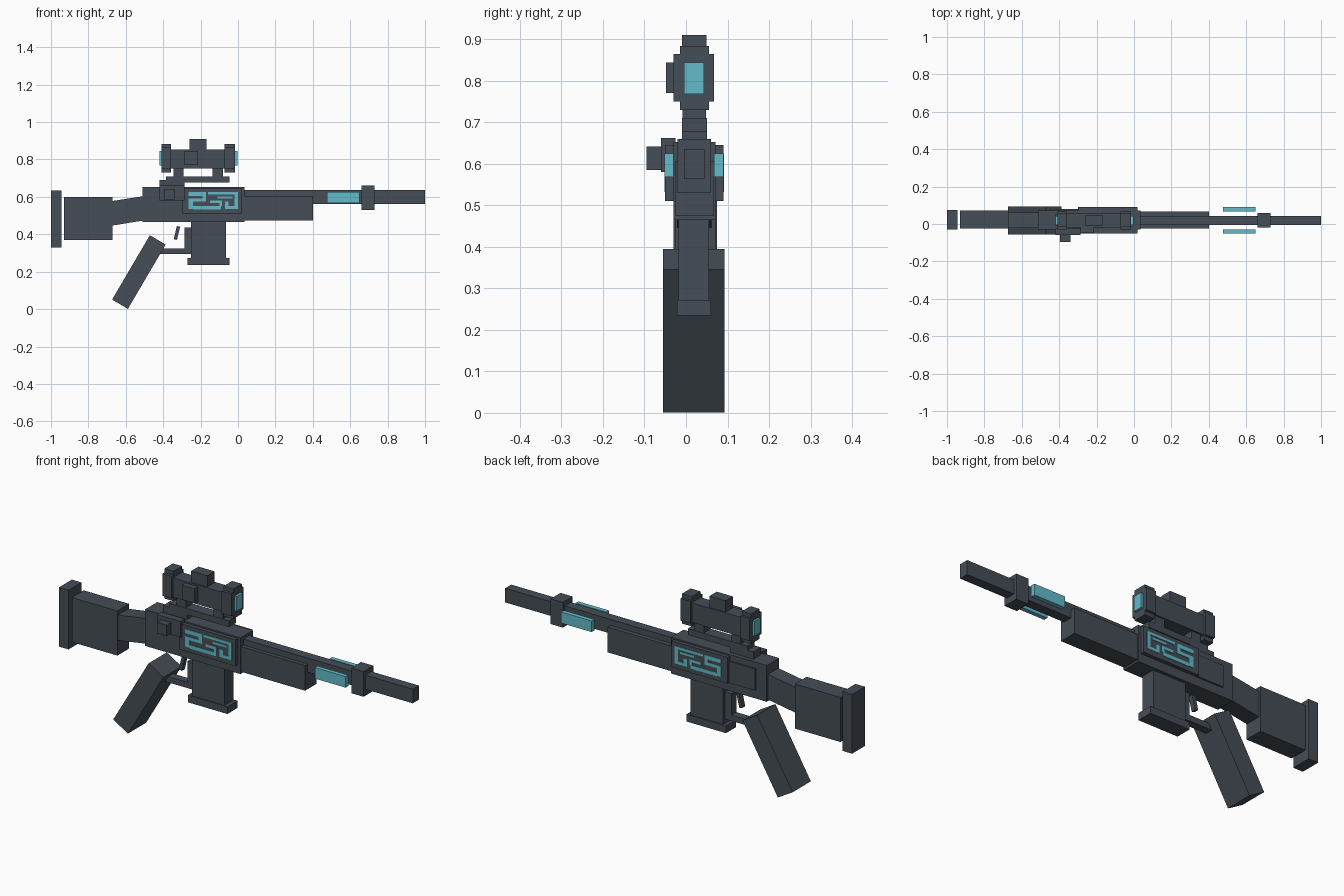
import bpy
import math
from mathutils import Vector

cube = bpy.data.objects.get("Cube")
if cube:
    bpy.data.objects.remove(cube)


def material(name, rgb):
    m = bpy.data.materials.new(name)
    m.use_nodes = True
    m.diffuse_color = (*rgb, 1)
    m.node_tree.nodes["Principled BSDF"].inputs["Base Color"].default_value = (*rgb, 1)
    return m


GUNMETAL = material("gunmetal grey", (0.06, 0.074, 0.092))
GLOW = material("pale cyan", (0.125, 0.50, 0.59))


def prism(name, profile, y, mat=GUNMETAL):
    """Extrude an (x, z) outline across the y range."""
    n = len(profile)
    verts = [(px, side, pz) for side in y for px, pz in profile]
    faces = [list(range(n)), list(range(2 * n - 1, n - 1, -1))]
    faces += [(i, i + n, (i + 1) % n + n, (i + 1) % n) for i in range(n)]
    mesh = bpy.data.meshes.new(name)
    mesh.from_pydata(verts, [], faces)
    mesh.materials.append(mat)
    obj = bpy.data.objects.new(name, mesh)
    bpy.context.collection.objects.link(obj)
    return obj


def box(name, x, y, z, mat=GUNMETAL):
    a, b = x
    lo, hi = z
    return prism(name, [(a, lo), (b, lo), (b, hi), (a, hi)], y, mat)


def slanted(name, start, end, width, y):
    """Bar running between two (x, z) points."""
    s, e = Vector(start), Vector(end)
    d = (e - s).normalized()
    side = Vector((d.y, -d.x)) * width / 2
    return prism(name, [s - side, s + side, e + side, e - side], y)


# Stock
box("butt_plate", (-1, -0.945), (-0.03, 0.075), (0.33, 0.635))
box("stock", (-0.93, -0.67), (-0.025, 0.071), (0.37, 0.6))
prism("stock_neck", [(-0.67, 0.447), (-0.51, 0.473), (-0.51, 0.603), (-0.67, 0.578)],
      (-0.022, 0.062))

# Receiver with side panels
box("receiver", (-0.51, 0.035), (-0.03, 0.071), (0.465, 0.652))
box("left_side_plate", (-0.45, 0.02), (0.07, 0.08), (0.51, 0.62))
box("bolt_housing", (-0.42, -0.285), (-0.06, -0.025), (0.58, 0.662))
box("bolt_handle", (-0.395, -0.34), (-0.095, -0.055), (0.585, 0.642))

# Glowing circuit strips, repeated on both panels: (x range, z range)
strips = [
    ((-0.265, -0.17), (0.605, 0.625)), ((-0.16, 0.0), (0.612, 0.625)),
    ((-0.265, -0.24), (0.535, 0.59)), ((-0.24, -0.09), (0.532, 0.55)),
    ((-0.24, -0.17), (0.574, 0.59)), ((-0.19, -0.17), (0.59, 0.605)),
    ((-0.1, -0.085), (0.55, 0.58)), ((-0.15, -0.1), (0.566, 0.58)),
    ((-0.07, 0.0), (0.535, 0.55)), ((-0.018, 0.0), (0.55, 0.612)),
    ((-0.07, -0.05), (0.55, 0.575)), ((-0.11, -0.03), (0.592, 0.603)),
]
for side, inner, outer in (("right", -0.03, -0.05), ("left", 0.071, 0.09)):
    box(side + "_panel", (-0.3, 0.02), sorted((inner, outer)), (0.51, 0.645))
    lift = outer + math.copysign(0.002, outer)
    for i, (x, z) in enumerate(strips):
        box(f"{side}_circuit_strip_{i + 1}", x, sorted((outer, lift)), z, GLOW)

# Barrel
box("handguard", (0.035, 0.4), (-0.025, 0.067), (0.475, 0.605))
box("barrel", (0.035, 1), (-0.005, 0.044), (0.563, 0.636))
box("barrel_band", (0.66, 0.73), (-0.02, 0.06), (0.53, 0.66))
for side, y in (("right", (-0.052, -0.03)), ("left", (0.067, 0.09))):
    box(side + "_barrel_light", (0.475, 0.65), y, (0.568, 0.625), GLOW)

# Magazine, trigger and grip
box("magazine", (-0.25, -0.065), (-0.018, 0.055), (0.26, 0.47))
box("magazine_base", (-0.27, -0.045), (-0.022, 0.06), (0.235, 0.272))
box("trigger_guard_bottom", (-0.42, -0.25), (0.0, 0.04), (0.295, 0.325))
box("trigger_guard_front", (-0.287, -0.25), (0.0, 0.04), (0.305, 0.435))
slanted("trigger", (-0.335, 0.372), (-0.318, 0.442), 0.018, (0.008, 0.032))
slanted("grip", (-0.631, 0.026), (-0.429, 0.37), 0.098, (-0.055, 0.093))

# Scope mount
box("mount_foot", (-0.42, -0.285), (-0.01, 0.05), (0.65, 0.69))
box("mount_rail", (-0.385, -0.045), (-0.01, 0.05), (0.678, 0.71))
for end, x in (("rear", (-0.345, -0.292)), ("front", (-0.135, -0.08))):
    box(end + "_mount_leg", x, (-0.008, 0.048), (0.71, 0.757))

# Scope
box("scope_tube", (-0.4, -0.03), (-0.018, 0.056), (0.752, 0.852))
for end, x in (("rear", (-0.41, -0.357)), ("front", (-0.072, -0.016))):
    box(end + "_bell_wide", x, (-0.03, 0.067), (0.75, 0.864))
    box(end + "_bell_tall", x, (-0.015, 0.055), (0.73, 0.884))
for end, x in (("rear", (-0.42, -0.41)), ("front", (-0.016, -0.004))):
    box(end + "_lens", x, (-0.005, 0.043), (0.768, 0.844), GLOW)
box("top_turret", (-0.26, -0.168), (-0.01, 0.049), (0.85, 0.91))
box("side_turret", (-0.287, -0.215), (-0.048, -0.018), (0.77, 0.844))

# Outward normals on every part
import bmesh
for obj in bpy.context.collection.objects:
    if obj.type == 'MESH' and obj.data.materials and obj.data.materials[0] in (GUNMETAL, GLOW):
        bm = bmesh.new()
        bm.from_mesh(obj.data)
        bmesh.ops.recalc_face_normals(bm, faces=bm.faces)
        bm.to_mesh(obj.data)
        bm.free()
